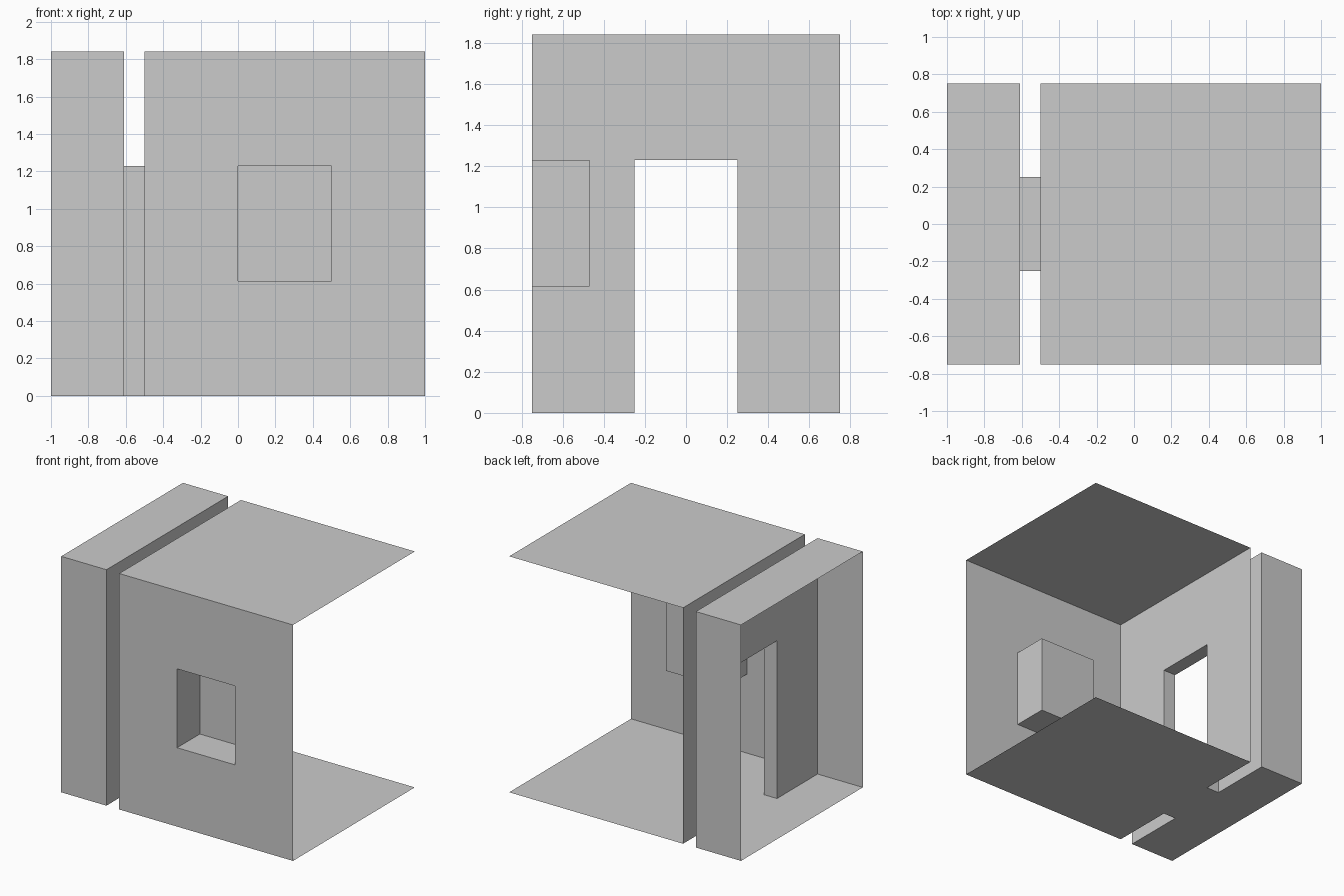
import bpy
import bmesh

cube = bpy.data.objects.get("Cube")
if cube:
    bpy.data.objects.remove(cube, do_unlink=True)

# Overall sizes
HALF_X, HALF_Y, TOP = 1.0, 0.75, 1.84
INNER_X, OUTER_X = -0.5, -0.61           # the two walls joined by the doorway
DOOR_Y, DOOR_Z = 0.25, 1.23
WIN_X, WIN_Z, WIN_BACK = (0.0, 0.5), (0.615, 1.23), -0.47

grey = bpy.data.materials.new("plaster grey")
grey.use_nodes = True
colour = (0.6, 0.6, 0.6, 1)
grey.diffuse_color = colour
grey.node_tree.nodes["Principled BSDF"].inputs["Base Color"].default_value = colour


def make_part(name, faces):
    """Weld a list of flat outlines into one sheet object."""
    bm = bmesh.new()
    for outline in faces:
        bm.faces.new([bm.verts.new(p) for p in outline])
    bmesh.ops.remove_doubles(bm, verts=bm.verts, dist=0.0001)
    bmesh.ops.recalc_face_normals(bm, faces=bm.faces)
    mesh = bpy.data.meshes.new(name)
    bm.to_mesh(mesh)
    bm.free()
    mesh.materials.append(grey)
    obj = bpy.data.objects.new(name, mesh)
    bpy.context.collection.objects.link(obj)
    return obj


def rect_x(x, y0, y1, z0, z1):
    return [(x, y0, z0), (x, y1, z0), (x, y1, z1), (x, y0, z1)]


def rect_y(y, x0, x1, z0, z1):
    return [(x0, y, z0), (x1, y, z0), (x1, y, z1), (x0, y, z1)]


def rect_z(z, x0, x1, y0, y1):
    return [(x0, y0, z), (x1, y0, z), (x1, y1, z), (x0, y1, z)]


def door_wall(x):
    """Cross wall with a doorway: two sides and a strip above."""
    return [rect_x(x, -HALF_Y, -DOOR_Y, 0, DOOR_Z),
            rect_x(x, DOOR_Y, HALF_Y, 0, DOOR_Z),
            rect_x(x, -HALF_Y, HALF_Y, DOOR_Z, TOP)]


def floor_and_ceiling(x0, x1):
    return [rect_z(z, x0, x1, -HALF_Y, HALF_Y) for z in (0, TOP)]


# Main room: floor, ceiling and door wall, open at the back and left
make_part("main_room_floor_and_ceiling", floor_and_ceiling(INNER_X, HALF_X))
make_part("main_room_door_wall", door_wall(INNER_X))

# Front wall: a grid of panels that skips the window cell
xs = (INNER_X, *WIN_X, HALF_X)
zs = (0, *WIN_Z, TOP)
make_part("main_room_front_wall",
          [rect_y(-HALF_Y, xs[i], xs[i + 1], zs[j], zs[j + 1])
           for i in range(3) for j in range(3) if (i, j) != (1, 1)])

# Window recess: four reveals and a closed back
make_part("window_recess",
          [rect_x(x, -HALF_Y, WIN_BACK, *WIN_Z) for x in WIN_X]
          + [rect_z(z, *WIN_X, -HALF_Y, WIN_BACK) for z in WIN_Z]
          + [rect_y(WIN_BACK, *WIN_X, *WIN_Z)])

# Doorway passage between the two rooms
make_part("doorway",
          [rect_y(y, OUTER_X, INNER_X, 0, DOOR_Z) for y in (-DOOR_Y, DOOR_Y)]
          + [rect_z(z, OUTER_X, INNER_X, -DOOR_Y, DOOR_Y) for z in (0, DOOR_Z)])

# Side room: floor, ceiling, front and back walls, open on the right
make_part("side_room",
          floor_and_ceiling(-HALF_X, OUTER_X)
          + [rect_y(y, -HALF_X, OUTER_X, 0, TOP) for y in (-HALF_Y, HALF_Y)])
make_part("side_room_door_wall", door_wall(OUTER_X))
